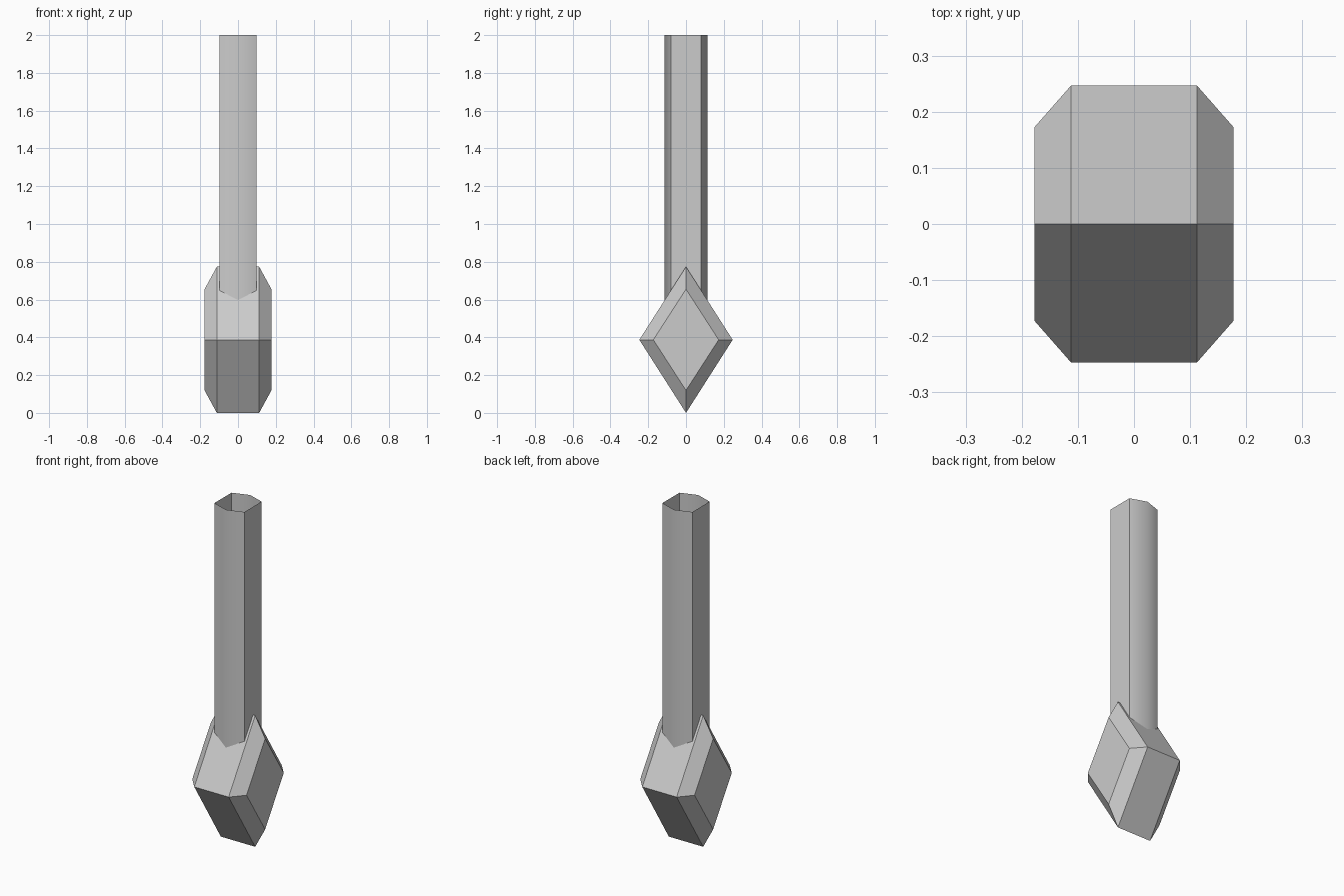
import bpy
import bmesh
from math import radians

cube = bpy.data.objects.get("Cube")
if cube:
    bpy.data.objects.remove(cube, do_unlink=True)

grey = bpy.data.materials.new("light grey")
grey.use_nodes = True
colour = (0.6, 0.6, 0.6, 1.0)
grey.diffuse_color = colour
grey.node_tree.nodes["Principled BSDF"].inputs["Base Color"].default_value = colour


def loft(name, rings, capped):
    """Skin a closed surface through rings of matching points."""
    bm = bmesh.new()
    loops = [[bm.verts.new(p) for p in ring] for ring in rings]
    for a, b in zip(loops, loops[1:]):
        for i in range(len(a)):
            j = (i + 1) % len(a)
            bm.faces.new((a[i], a[j], b[j], b[i]))
    if capped:
        bm.faces.new(loops[0][::-1])
        bm.faces.new(loops[-1])
    mesh = bpy.data.meshes.new(name)
    if capped:
        bmesh.ops.recalc_face_normals(bm, faces=bm.faces)
    bm.to_mesh(mesh)
    bm.free()
    mesh.materials.append(grey)
    obj = bpy.data.objects.new(name, mesh)
    bpy.context.collection.objects.link(obj)
    return obj


# Diamond-section head with chamfered ends
MID = 0.387


def diamond(x, half_y, half_z):
    return [(x, half_y, MID), (x, 0, MID + half_z),
            (x, -half_y, MID), (x, 0, MID - half_z)]


inner, outer = (0.247, MID), (0.173, 0.268)
loft("head", [diamond(-0.177, *outer), diamond(-0.112, *inner),
              diamond(0.112, *inner), diamond(0.177, *outer)], True)

# Open six-sided handle, sunk into the head
section = [(0.098, -0.08), (0.098, 0.08), (0, 0.113),
           (-0.098, 0.08), (-0.098, -0.08), (0, -0.113)]
handle = loft("handle", [[(x, y, z) for x, y in section] for z in (0.42, 2.0)], False)

# Soft front and back ridges, crisp side corners
bpy.ops.object.select_all(action='DESELECT')
handle.select_set(True)
bpy.context.view_layer.objects.active = handle
bpy.ops.object.shade_smooth_by_angle(angle=radians(42))
